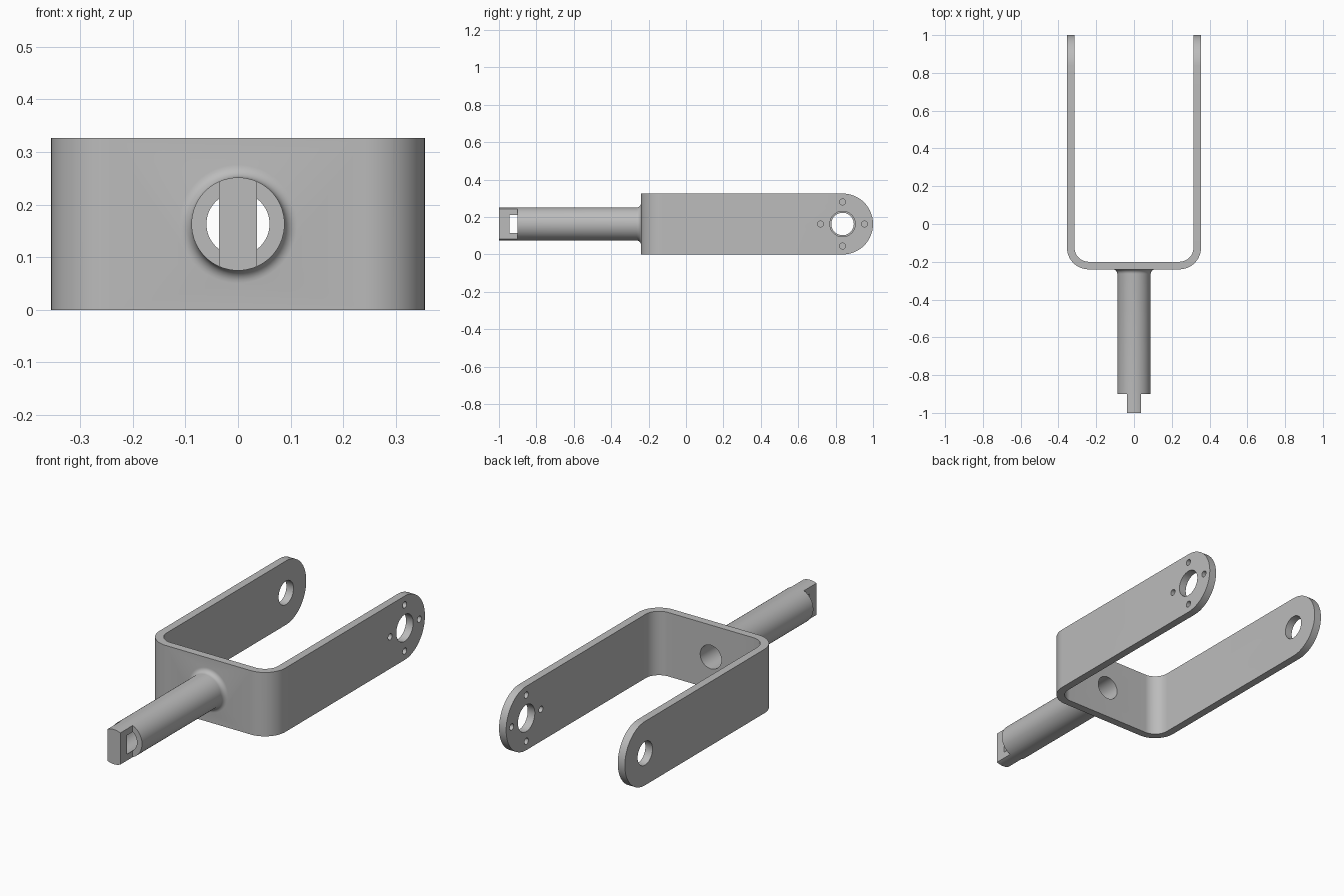
import bpy, bmesh, math
from mathutils import Matrix, Vector

if "Cube" in bpy.data.objects:
    bpy.data.objects.remove(bpy.data.objects["Cube"])

W, T, H = 0.355, 0.04, 0.326          # half width, wall thickness, height
BACK, PIVOT, MID = -0.24, 0.837, 0.163  # web face y, pivot y, centre height
R_SHAFT, R_BORE = 0.0885, 0.06

steel = bpy.data.materials.new("grey steel")
steel.diffuse_color = (0.5, 0.5, 0.5, 1)
steel.use_nodes = True
steel.node_tree.nodes["Principled BSDF"].inputs["Base Color"].default_value = steel.diffuse_color


def make(name, bm):
    bmesh.ops.recalc_face_normals(bm, faces=bm.faces)
    me = bpy.data.meshes.new(name)
    bm.to_mesh(me)
    bm.free()
    me.materials.append(steel)
    ob = bpy.data.objects.new(name, me)
    bpy.context.collection.objects.link(ob)
    return ob


def prism(name, points, offset):
    """Extrude a planar outline along an offset."""
    bm = bmesh.new()
    face = bm.faces.new([bm.verts.new(p) for p in points])
    ext = bmesh.ops.extrude_face_region(bm, geom=[face])
    bmesh.ops.translate(bm, vec=offset,
                        verts=[v for v in ext["geom"] if isinstance(v, bmesh.types.BMVert)])
    return make(name, bm)


def arc(cx, cy, r, a0, a1, n):
    return [(cx + r * math.cos(math.radians(a0 + (a1 - a0) * i / n)),
             cy + r * math.sin(math.radians(a0 + (a1 - a0) * i / n))) for i in range(n + 1)]


def rod(name, axis, centre, r, length, n=64):
    bm = bmesh.new()
    bmesh.ops.create_cone(bm, cap_ends=True, segments=n, radius1=r, radius2=r, depth=length,
                          matrix=Matrix.Translation(centre)
                          @ Vector((0, 0, 1)).rotation_difference(Vector(axis)).to_matrix().to_4x4())
    return make(name, bm)


def block(name, centre, size):
    bm = bmesh.new()
    bmesh.ops.create_cube(bm, size=1, matrix=Matrix.Translation(centre) @ Matrix.Diagonal((*size, 1)))
    return make(name, bm)


def combine(target, tool, op):
    """Apply a boolean and discard the tool."""
    bpy.context.view_layer.objects.active = target
    m = target.modifiers.new("cut", 'BOOLEAN')
    m.operation, m.object, m.solver = op, tool, 'EXACT'
    bpy.ops.object.modifier_apply(modifier=m.name)
    bpy.data.objects.remove(tool)


# U-shaped yoke: bent strip with rounded outer and inner corners
ro, ri = 0.115, 0.075
cx, cy = W - ro, BACK + ro
outer = [(-W, 1.1)] + arc(-cx, cy, ro, 180, 270, 16) + arc(cx, cy, ro, 270, 360, 16) + [(W, 1.1)]
inner = [(W - T, 1.1)] + arc(cx, cy, ri, 360, 270, 16) + arc(-cx, cy, ri, 270, 180, 16) + [(T - W, 1.1)]
yoke = prism("yoke", [(x, y, 0) for x, y in outer + inner], (0, 0, H))

# Rounded arm ends
side = [(-0.5, 0)] + arc(PIVOT, MID, MID, -90, 90, 40) + [(-0.5, H)]
combine(yoke, prism("end_rounding", [(-0.5, y, z) for y, z in side], (1, 0, 0)), 'INTERSECT')

# Shaft, turned with a fillet where it meets the yoke
f = 0.024
profile = [(0, -1), (R_SHAFT, -1)] + \
    [(R_SHAFT + f - f * math.cos(math.radians(a)), BACK - f + f * math.sin(math.radians(a)))
     for a in range(0, 91, 15)] + [(R_SHAFT + f, BACK + 0.02), (0, BACK + 0.02)]
bm = bmesh.new()
verts = [bm.verts.new((r, y, MID)) for r, y in profile]
edges = [bm.edges.new(e) for e in zip(verts, verts[1:])]
bmesh.ops.spin(bm, geom=verts + edges, cent=(0, 0, MID), axis=(0, 1, 0),
               angle=math.tau, steps=64, use_merge=True)
bmesh.ops.remove_doubles(bm, verts=bm.verts, dist=1e-5)
combine(yoke, make("shaft", bm), 'UNION')

# Flat tongue at the shaft tip, and the blind bore that opens on both its sides
for s in (-1, 1):
    combine(yoke, block("tongue_cut", (s * 0.136, -1.0, MID), (0.2, 0.2, 0.3)), 'DIFFERENCE')
combine(yoke, rod("bore", (0, 1, 0), (0, -0.5225, MID), R_BORE, 0.845), 'DIFFERENCE')

# Pivot holes: one larger with four bolt holes, one plain
combine(yoke, rod("pivot_hole", (1, 0, 0), (W, PIVOT, MID), 0.068, 0.3), 'DIFFERENCE')
combine(yoke, rod("pivot_hole", (1, 0, 0), (-W, PIVOT, MID), 0.06, 0.3), 'DIFFERENCE')
for dy, dz in ((1, 0), (-1, 0), (0, 1), (0, -1)):
    combine(yoke, rod("bolt_hole", (1, 0, 0), (W, PIVOT + dy * 0.118, MID + dz * 0.118), 0.016, 0.3, 24),
            'DIFFERENCE')

# Smooth curves, crisp edges
bpy.ops.object.select_all(action='DESELECT')
yoke.select_set(True)
bpy.context.view_layer.objects.active = yoke
bpy.ops.object.shade_smooth_by_angle(angle=math.radians(30))
